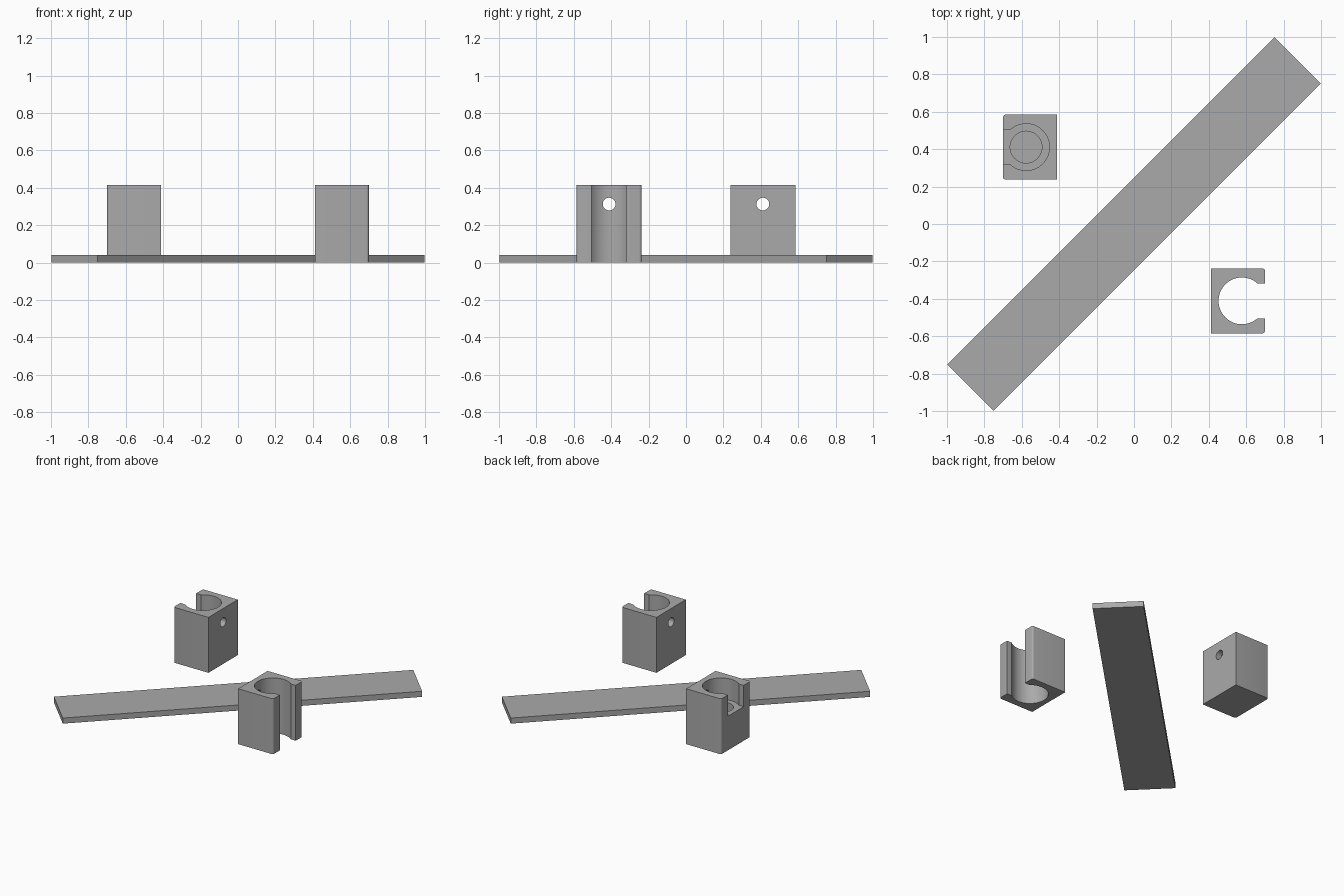
import bpy, bmesh, math
from mathutils import Matrix, Vector

if "Cube" in bpy.data.objects:
    bpy.data.objects.remove(bpy.data.objects["Cube"])

grey = bpy.data.materials.new("plain grey")
grey.diffuse_color = (0.4, 0.4, 0.4, 1)
grey.use_nodes = True
grey.node_tree.nodes["Principled BSDF"].inputs["Base Color"].default_value = grey.diffuse_color

BAR_T, BLOCK_H, BORE_R = 0.042, 0.415, 0.125
HOLE_R, NUT_R = 0.034, 0.054
CX, CY = 0.577, 0.411          # bore centre of each clamp
BACK, FRONT, HALF = -0.166, 0.123, 0.174   # clamp extents from the bore centre
SLOT = 0.094


def mesh_object(name, bm):
    bmesh.ops.recalc_face_normals(bm, faces=bm.faces)
    me = bpy.data.meshes.new(name)
    bm.to_mesh(me)
    bm.free()
    ob = bpy.data.objects.new(name, me)
    bpy.context.collection.objects.link(ob)
    return ob


def prism(name, pts, z0, z1):
    bm = bmesh.new()
    face = bm.faces.new([bm.verts.new((x, y, z0)) for x, y in pts])
    ext = bmesh.ops.extrude_face_region(bm, geom=[face])
    top = [v for v in ext["geom"] if isinstance(v, bmesh.types.BMVert)]
    bmesh.ops.translate(bm, verts=top, vec=(0, 0, z1 - z0))
    return mesh_object(name, bm)


def box(name, x0, x1, y0, y1, z0, z1):
    return prism(name, [(x0, y0), (x1, y0), (x1, y1), (x0, y1)], z0, z1)


def rod(start, end, r, sides=48, spin=0.0):
    """Round or hexagonal cutter between two points."""
    a, b = Vector(start), Vector(end)
    d = b - a
    bm = bmesh.new()
    bmesh.ops.create_cone(bm, cap_ends=True, segments=sides, radius1=r, radius2=r, depth=d.length)
    turn = d.to_track_quat('Z', 'Y').to_matrix().to_4x4()
    bm.transform(Matrix.Translation((a + b) / 2) @ turn @ Matrix.Rotation(spin, 4, 'Z'))
    return mesh_object("cutter", bm)


def cut(ob, cutters):
    bpy.context.view_layer.objects.active = ob
    for c in cutters:
        m = ob.modifiers.new("cut", 'BOOLEAN')
        m.operation, m.solver, m.object = 'DIFFERENCE', 'EXACT', c
        bpy.ops.object.modifier_apply(modifier=m.name)
        bpy.data.objects.remove(c, do_unlink=True)


def finish(ob):
    ob.data.materials.clear()
    ob.data.materials.append(grey)
    bpy.ops.object.select_all(action='DESELECT')
    ob.select_set(True)
    bpy.context.view_layer.objects.active = ob
    bpy.ops.object.shade_smooth_by_angle(angle=math.radians(25))


def clamp_blank(name):
    """Block with its two open-side corners rounded."""
    r = 0.014
    pts = [(BACK, HALF), (BACK, -HALF)]
    for sy, a0 in ((-1, -90), (1, 0)):
        for i in range(5):
            a = math.radians(a0 + 22.5 * i)
            pts.append((FRONT - r + r * math.cos(a), sy * (HALF - r) + r * math.sin(a)))
    return prism(name, pts, 0, BLOCK_H)


def screw_hole(z):
    return rod((BACK - 0.1, 0, z), (0, 0, z), HOLE_R)


def nut_pocket(z):
    pocket = rod((BACK + 0.022, 0, z), (0, 0, z), NUT_R, 6)
    # turn the hexagon so that two points lie sideways
    far = max(pocket.data.vertices, key=lambda v: abs(v.co.y))
    if abs(far.co.y) < NUT_R * 0.95:
        bpy.data.objects.remove(pocket, do_unlink=True)
        pocket = rod((BACK + 0.022, 0, z), (0, 0, z), NUT_R, 6, math.pi / 6)
    return pocket


# perforated bar lying diagonally
bar = box("perforated_bar", -0.174, 0.174, -1.238, 1.238, 0, BAR_T)
cutters = []
for i in range(12):
    y = (i - 5.5) * 0.2065
    cutters.append(rod((0, y, -0.1), (0, y, 0.1), HOLE_R))
    hexa = rod((0, y, 0.02), (0, y, 0.1), NUT_R, 6)
    if max(abs(v.co.x) for v in hexa.data.vertices) < NUT_R * 0.95:
        bpy.data.objects.remove(hexa, do_unlink=True)
        hexa = rod((0, y, 0.02), (0, y, 0.1), NUT_R, 6, math.pi / 6)
    cutters.append(hexa)
cut(bar, cutters)
bar.data.transform(Matrix.Rotation(-math.pi / 4, 4, 'Z'))
finish(bar)

# clamp open from top to bottom
clamp = clamp_blank("through_clamp")
cut(clamp, [rod((0, 0, -0.1), (0, 0, 0.6), BORE_R, 64),
            box("cutter", 0, 0.3, -SLOT, SLOT, -0.1, 0.6)]
    + [f(z) for z in (0.104, 0.313) for f in (screw_hole, nut_pocket)])
clamp.data.transform(Matrix.Translation((CX, -CY, 0)))
finish(clamp)

# end clamp with a stepped blind bore and an access hole low in its open side
LEDGE = 0.255
end = clamp_blank("end_clamp")
cut(end, [rod((0, 0, LEDGE), (0, 0, 0.6), BORE_R, 64),
          box("cutter", 0, 0.3, -SLOT, SLOT, LEDGE, 0.6),
          rod((0, 0, 0.042), (0, 0, 0.5), 0.085, 64),
          rod((BACK + 0.022, 0, 0.104), (0.3, 0, 0.104), NUT_R),
          screw_hole(0.104), screw_hole(0.313), nut_pocket(0.313)])
end.data.transform(Matrix.Translation((-CX, CY, 0)) @ Matrix.Rotation(math.pi, 4, 'Z'))
finish(end)
